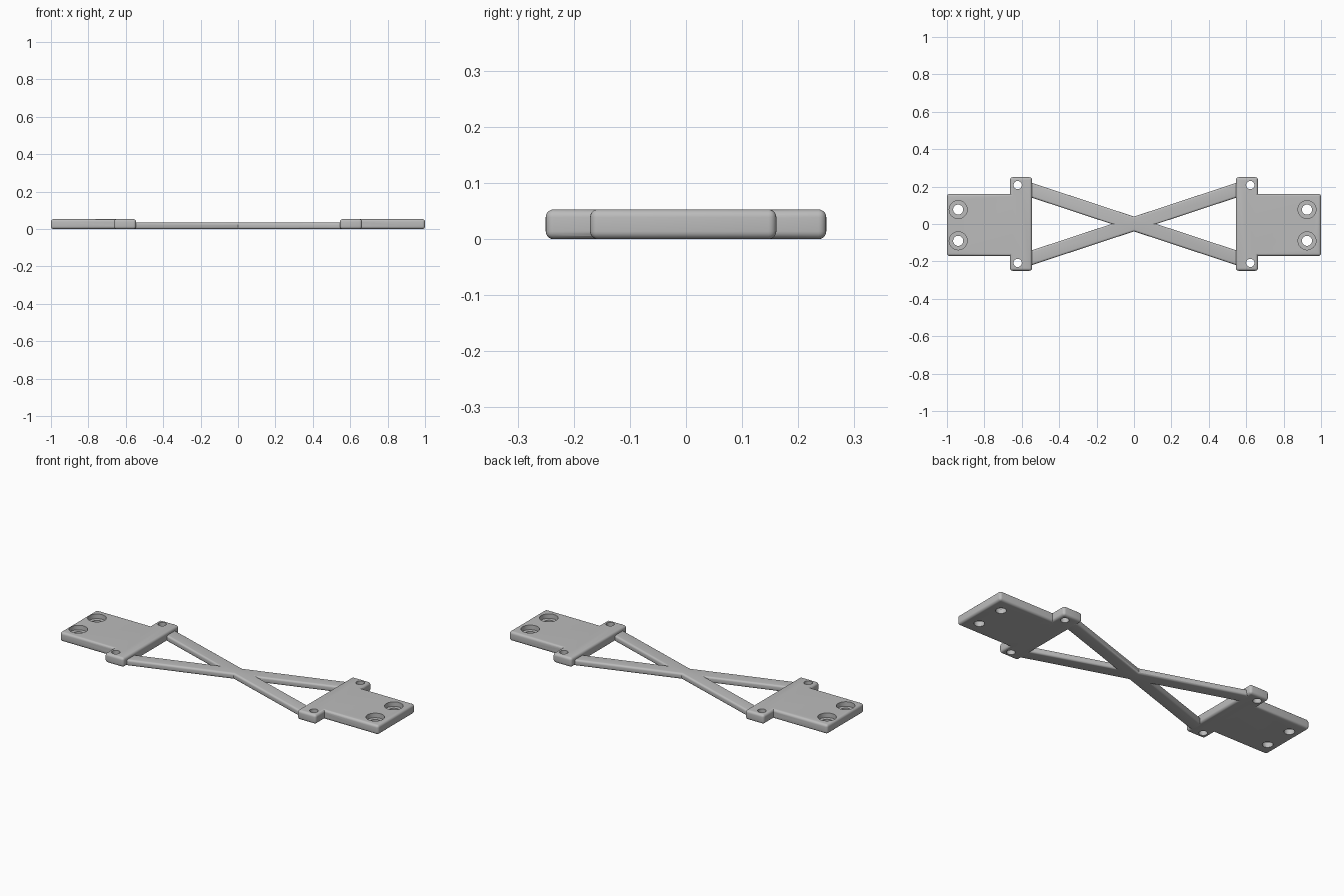
import bpy
import math

if "Cube" in bpy.data.objects:
    bpy.data.objects.remove(bpy.data.objects["Cube"], do_unlink=True)

TOP = 0.053        # plate thickness
BAR_TOP = 0.034    # brace thickness

grey = bpy.data.materials.new("plain_grey")
grey.use_nodes = True
colour = (0.5, 0.5, 0.5, 1)
grey.diffuse_color = colour
grey.node_tree.nodes["Principled BSDF"].inputs["Base Color"].default_value = colour


def apply_modifier(obj, mod):
    bpy.context.view_layer.objects.active = obj
    bpy.ops.object.modifier_apply(modifier=mod.name)


def rounded_box(name, centre, size, radius, turn=0):
    bpy.ops.mesh.primitive_cube_add(size=1, location=centre, rotation=(0, 0, turn))
    obj = bpy.context.object
    obj.name = name
    obj.scale = size
    bpy.ops.object.transform_apply(location=False, rotation=False, scale=True)
    obj.data.materials.append(grey)
    bevel = obj.modifiers.new("rounding", "BEVEL")
    bevel.width = radius
    bevel.segments = 5
    apply_modifier(obj, bevel)
    return obj


def combine(obj, other, operation):
    mod = obj.modifiers.new("combine", "BOOLEAN")
    mod.operation = operation
    mod.solver = "EXACT"
    mod.object = other
    apply_modifier(obj, mod)
    bpy.data.objects.remove(other, do_unlink=True)


def drill(obj, x, y, radius, bottom):
    bpy.ops.mesh.primitive_cylinder_add(vertices=40, radius=radius, depth=0.2,
                                        location=(x, y, bottom + 0.1))
    combine(obj, bpy.context.object, "DIFFERENCE")


def smooth(obj):
    bpy.ops.object.select_all(action="DESELECT")
    obj.select_set(True)
    bpy.context.view_layer.objects.active = obj
    bpy.ops.object.shade_smooth_by_angle(angle=math.radians(35))


# End plates, each with a cross piece, two screw holes and two counterbored holes
for name, side, bore_x in (("left", 1, 0.925), ("right", -1, -0.94)):
    plate = rounded_box(name + "_end_plate", (side * 0.79, -0.005, TOP / 2),
                        (0.42, 0.332, TOP), 0.014)
    cross = rounded_box("cross_piece", (side * 0.604, 0, TOP / 2),
                        (0.118, 0.5, TOP), 0.014)
    combine(plate, cross, "UNION")
    for y in (0.208, -0.208):
        drill(plate, side * 0.622, y, 0.022, -0.05)
    for y in (0.077, -0.09):
        drill(plate, bore_x, y, 0.048, 0.027)
        drill(plate, bore_x, y, 0.027, -0.05)
    smooth(plate)

# Two crossing braces joined into one X
slope = math.atan(0.33)
size = (1.2, 0.075, BAR_TOP)
brace = rounded_box("cross_brace", (0, 0, BAR_TOP / 2), size, 0.011, slope)
second = rounded_box("second_brace", (0, 0, BAR_TOP / 2), size, 0.011, -slope)
combine(brace, second, "UNION")
smooth(brace)
